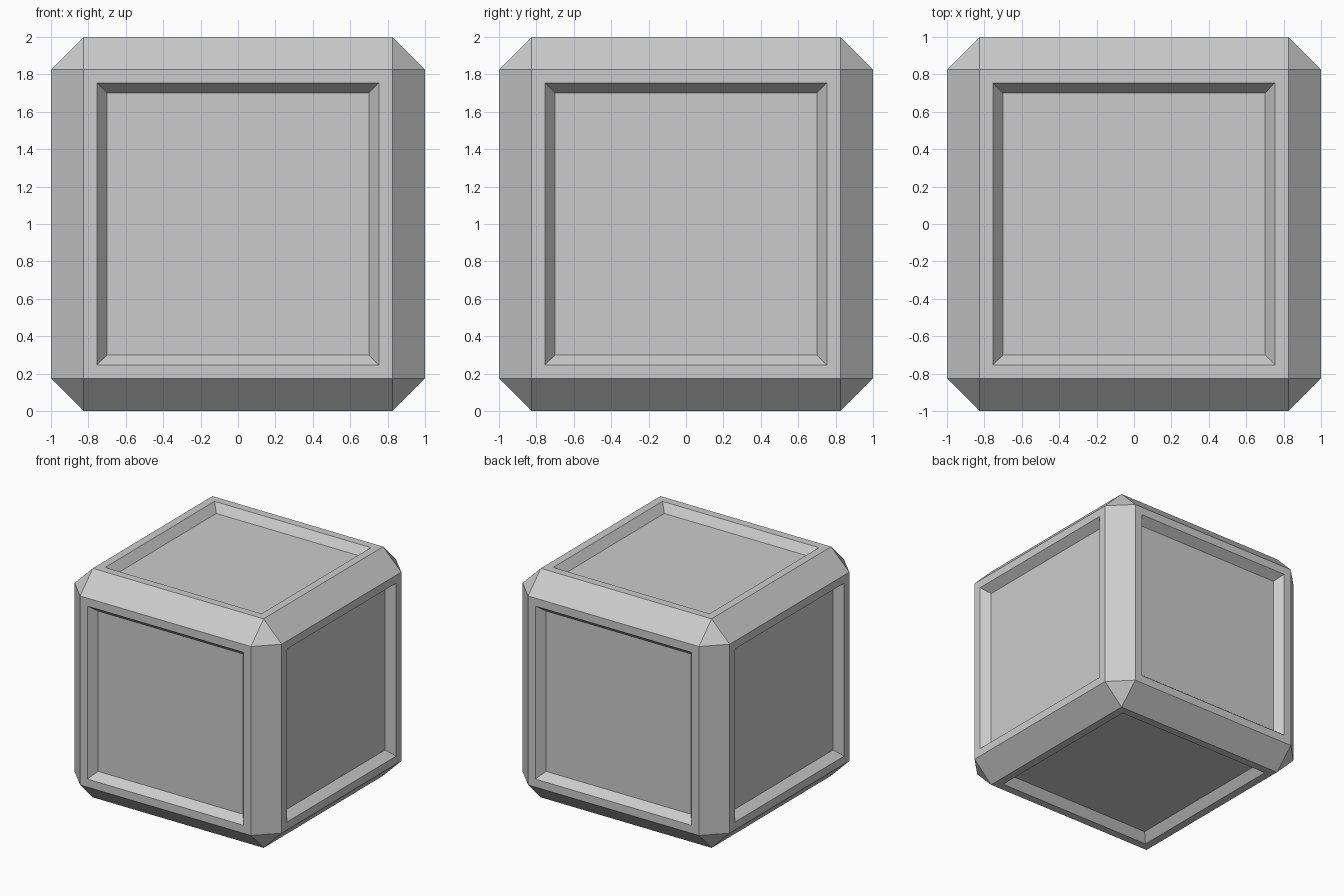
import bpy
import bmesh
from mathutils import Matrix

if "Cube" in bpy.data.objects:
    bpy.data.objects.remove(bpy.data.objects["Cube"])

CHAMFER = 0.175   # edge chamfer width
RIM = 0.07        # flat frame around each panel
SLOPE = 0.055     # inward run of the recess walls
DEPTH = 0.07      # recess depth

# Chamfered block
bm = bmesh.new()
bmesh.ops.create_cube(bm, size=2, matrix=Matrix.Translation((0, 0, 1)))
bmesh.ops.bevel(bm, geom=bm.edges[:], offset=CHAMFER, offset_type='OFFSET',
                segments=1, profile=0.5, affect='EDGES')
bm.normal_update()

# Recessed panel with sloped walls on all six sides
panels = [f for f in bm.faces if max(abs(c) for c in f.normal) > 0.99]
for thickness, depth in ((RIM, 0), (SLOPE, -DEPTH)):
    bmesh.ops.inset_individual(bm, faces=panels, thickness=thickness,
                               depth=depth, use_even_offset=True)
bm.normal_update()

mesh = bpy.data.meshes.new("panelled_crate")
bm.to_mesh(mesh)
bm.free()
crate = bpy.data.objects.new("panelled_crate", mesh)
bpy.context.collection.objects.link(crate)
